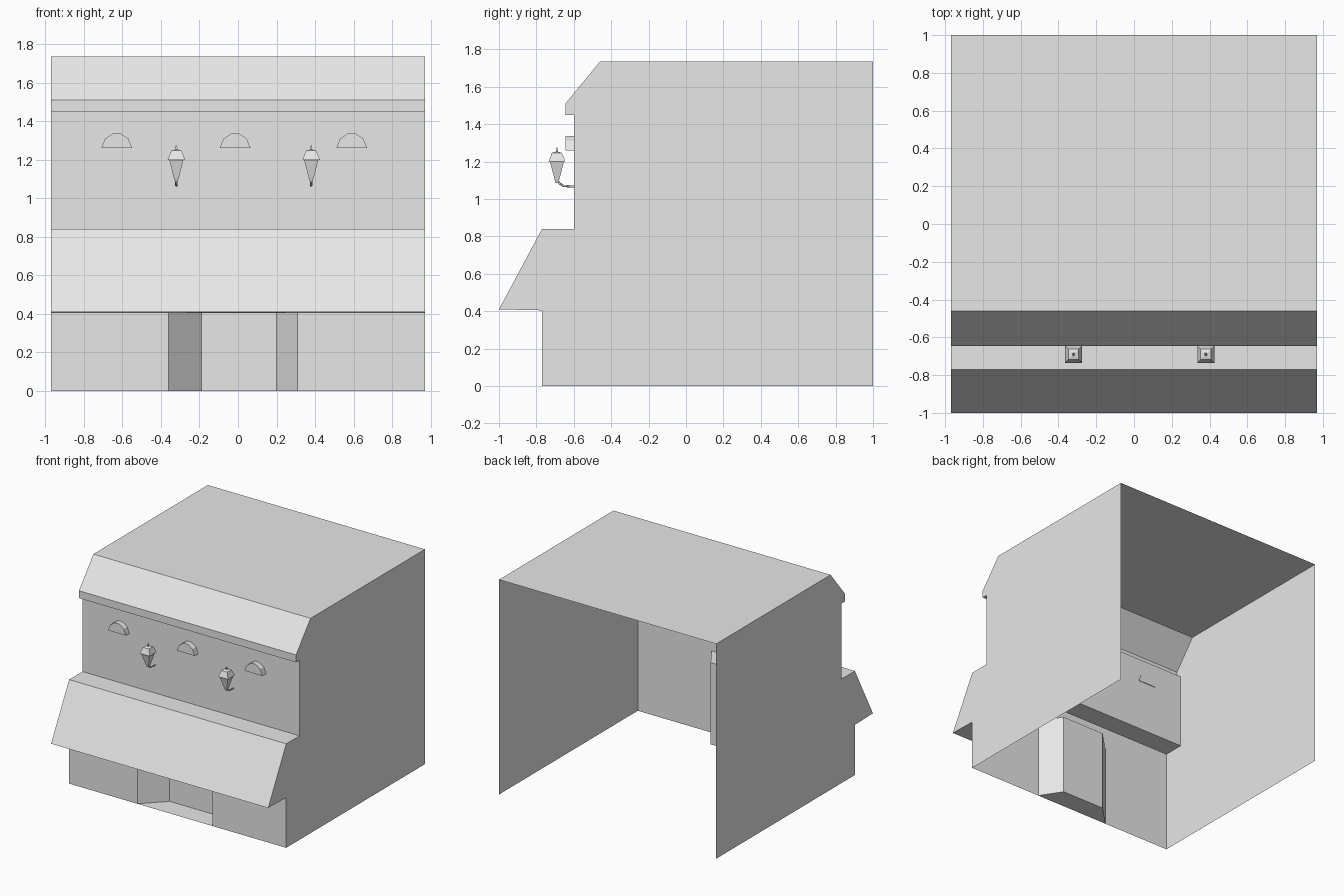
import bpy, bmesh
from math import pi

if "Cube" in bpy.data.objects:
    bpy.data.objects.remove(bpy.data.objects["Cube"], do_unlink=True)

grey = bpy.data.materials.new("plain_grey")
grey.use_nodes = True
GREY = (0.8, 0.8, 0.8, 1)
grey.diffuse_color = GREY
grey.node_tree.nodes["Principled BSDF"].inputs["Base Color"].default_value = GREY

W = 0.97            # half width of the building
FRONT, UPPER = -0.77, -0.6
DOOR_TOP, LEDGE = 0.66, 0.84


def finish(name, bm, weld=True):
    if weld:
        bmesh.ops.remove_doubles(bm, verts=bm.verts, dist=0.0005)
    bmesh.ops.recalc_face_normals(bm, faces=bm.faces)
    mesh = bpy.data.meshes.new(name)
    bm.to_mesh(mesh)
    bm.free()
    mesh.materials.append(grey)
    obj = bpy.data.objects.new(name, mesh)
    bpy.context.collection.objects.link(obj)
    return obj


def face(bm, points):
    return bm.faces.new([bm.verts.new(p) for p in points])


def sweep(bm, path, offset):
    """Strip of quads along an open path, extended by offset."""
    def shift(p):
        return tuple(a + b for a, b in zip(p, offset))
    for a, b in zip(path, path[1:]):
        face(bm, [a, b, shift(b), shift(a)])


def prism(name, points, offset):
    """Closed solid extruded from an outline."""
    bm = bmesh.new()
    base = face(bm, points)
    new = bmesh.ops.extrude_face_region(bm, geom=[base], use_keep_orig=True)
    verts = [v for v in new["geom"] if isinstance(v, bmesh.types.BMVert)]
    bmesh.ops.translate(bm, verts=verts, vec=offset)
    return finish(name, bm)


# Upper walls, cornice and roof, open at the back
profile = [(FRONT, DOOR_TOP), (FRONT, LEDGE), (UPPER, LEDGE), (UPPER, 1.45),
           (-0.645, 1.45), (-0.645, 1.51), (-0.46, 1.735), (1, 1.735)]
bm = bmesh.new()
sweep(bm, [(-W, y, z) for y, z in profile], (2 * W, 0, 0))
finish("upper_front_and_roof", bm)

# Side walls
outline = [(FRONT, 0)] + profile + [(1, 0)]
for side, x in (("left", W), ("right", -W)):
    bm = bmesh.new()
    face(bm, [(x, y, z) for y, z in outline])
    finish(side + "_wall", bm)

# Shop front with splayed entrance
recess = [(-0.36, FRONT), (-0.19, UPPER), (0.2, UPPER), (0.31, FRONT)]
plan = [(-W, FRONT)] + recess + [(W, FRONT)]
bm = bmesh.new()
sweep(bm, [(x, y, 0) for x, y in plan], (0, 0, DOOR_TOP))
for z in (0, DOOR_TOP):
    face(bm, [(x, y, z) for x, y in recess])
finish("shop_front", bm)

# Sloped awning
awning = [(FRONT, LEDGE), (-1, 0.41), (FRONT, 0.405)]
prism("awning", [(-W, y, z) for y, z in awning], (2 * W, 0, 0))

# Arched vents
arch = [(-0.08, 1.26), (-0.06, 1.31), (-0.018, 1.338),
        (0.018, 1.338), (0.06, 1.31), (0.08, 1.26)]
for i, cx in enumerate((-0.63, -0.015, 0.59)):
    prism(f"arched_vent_{i + 1}", [(cx + x, -0.645, z) for x, z in arch], (0, 0.05, 0))


def lantern(name, cx, cy=-0.69):
    # Square tapered stack: stem, glass body, cap, finial
    rings = [(0.006, 1.085), (0.014, 1.11), (0.037, 1.2), (0.045, 1.2),
             (0.027, 1.247), (0.006, 1.253), (0.003, 1.275)]
    bm = bmesh.new()
    loops = []
    for r, z in rings:
        loops.append([bm.verts.new((cx + sx * r, cy + sy * r, z))
                      for sx, sy in ((-1, -1), (1, -1), (1, 1), (-1, 1))])
    for a, b in zip(loops, loops[1:]):
        for i in range(4):
            j = (i + 1) % 4
            bm.faces.new((a[i], a[j], b[j], b[i]))
    bm.faces.new(loops[0])
    bm.faces.new(loops[-1])
    finish(name, bm)

    # Curved bracket to the wall
    curve = bpy.data.curves.new(name + "_bracket", "CURVE")
    curve.dimensions = "3D"
    curve.bevel_depth = 0.006
    curve.bevel_resolution = 0
    curve.use_fill_caps = True
    points = [(cy, 1.105), (cy + 0.012, 1.085), (cy + 0.035, 1.07), (UPPER, 1.066)]
    spline = curve.splines.new("POLY")
    spline.points.add(len(points) - 1)
    for p, (y, z) in zip(spline.points, points):
        p.co = (cx, y, z, 1)
    curve.materials.append(grey)
    obj = bpy.data.objects.new(name + "_bracket", curve)
    bpy.context.collection.objects.link(obj)


lantern("right_lantern", -0.32)
lantern("left_lantern", 0.38)
